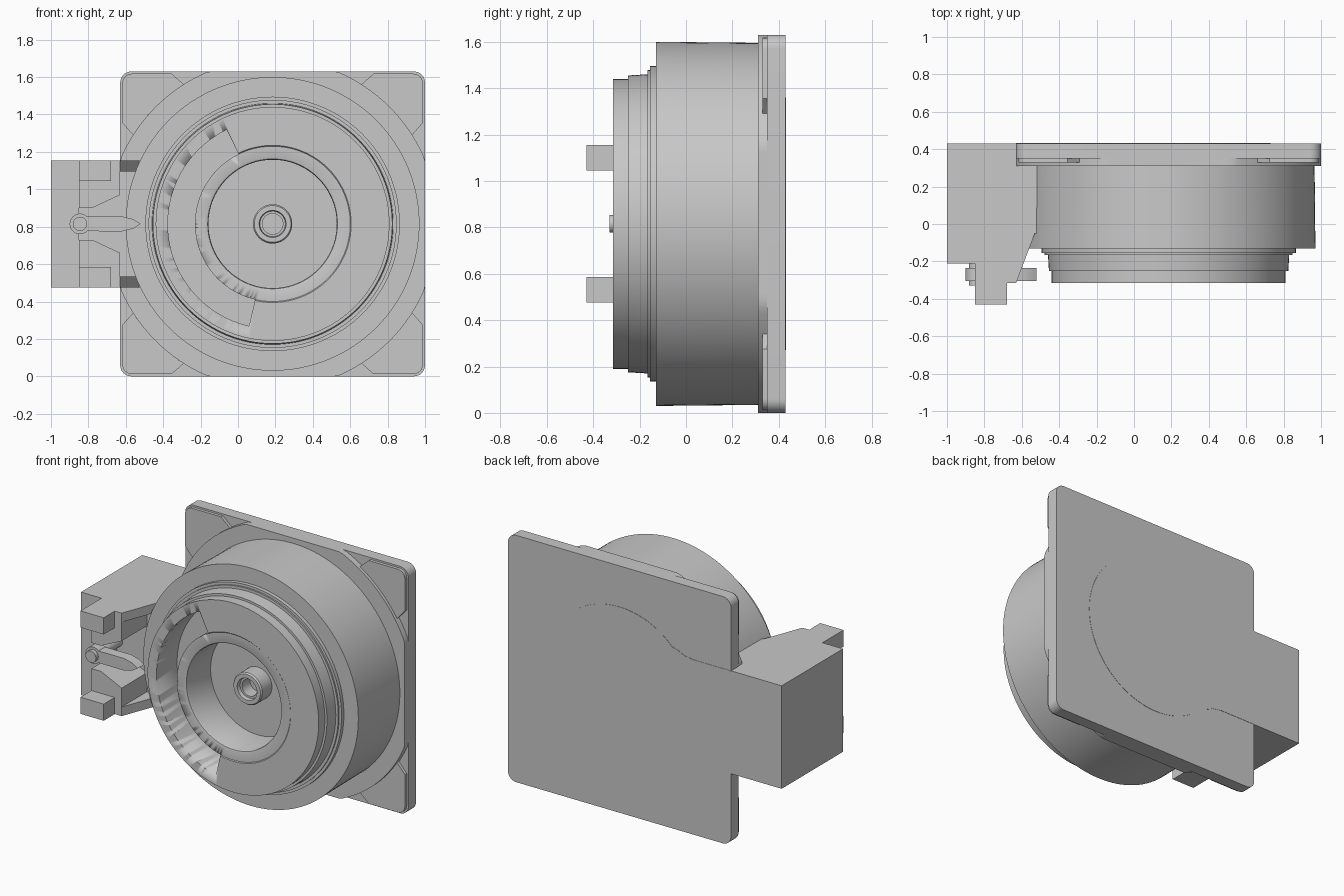
import bpy, bmesh
from math import sin, cos, pi, radians, sqrt
from mathutils import Matrix

if "Cube" in bpy.data.objects:
    bpy.data.objects.remove(bpy.data.objects["Cube"])

CX, CZ = 0.185, 0.815      # axis of the round housing
HALF = 0.815               # half width of the square plate

grey = bpy.data.materials.new("plain_grey")
grey.use_nodes = True
grey.diffuse_color = (0.58, 0.58, 0.58, 1)
grey.node_tree.nodes["Principled BSDF"].inputs["Base Color"].default_value = (0.58, 0.58, 0.58, 1)


def finish(name, bm, smooth=True):
    bmesh.ops.remove_doubles(bm, verts=bm.verts, dist=1e-5)
    bmesh.ops.recalc_face_normals(bm, faces=bm.faces)
    mesh = bpy.data.meshes.new(name)
    bm.to_mesh(mesh)
    bm.free()
    mesh.materials.append(grey)
    ob = bpy.data.objects.new(name, mesh)
    bpy.context.collection.objects.link(ob)
    if smooth:
        bpy.ops.object.select_all(action='DESELECT')
        ob.select_set(True)
        bpy.context.view_layer.objects.active = ob
        bpy.ops.object.shade_smooth_by_angle(angle=radians(30))
    return ob


def prism(name, points, a, b, axis='Y', smooth=True):
    """Extrude an outline: (x, z) along y, or (x, y) along z."""
    bm = bmesh.new()
    put = (lambda p, t: (p[0], t, p[1])) if axis == 'Y' else (lambda p, t: (p[0], p[1], t))
    face = bm.faces.new([bm.verts.new(put(p, a)) for p in points])
    ext = bmesh.ops.extrude_face_region(bm, geom=[face])
    verts = [g for g in ext['geom'] if isinstance(g, bmesh.types.BMVert)]
    shift = (0, b - a, 0) if axis == 'Y' else (0, 0, b - a)
    bmesh.ops.translate(bm, verts=verts, vec=shift)
    return finish(name, bm, smooth)


def lathe(name, profile, steps=128):
    """Spin (radius, y) points about the housing axis."""
    bm = bmesh.new()
    verts = [bm.verts.new((CX + r, y, CZ)) for r, y in profile]
    edges = [bm.edges.new(pair) for pair in zip(verts, verts[1:])]
    bmesh.ops.spin(bm, geom=verts + edges, cent=(CX, 0, CZ), axis=(0, 1, 0),
                   angle=2 * pi, steps=steps, use_merge=False)
    return finish(name, bm)


def arc(cx, cz, r, a0, a1, n):
    return [(cx + r * cos(radians(a0 + (a1 - a0) * i / n)),
             cz + r * sin(radians(a0 + (a1 - a0) * i / n))) for i in range(n + 1)]


def rounded_square(half, r):
    k = half - r
    pts = []
    for i, (sx, sz) in enumerate([(1, 1), (-1, 1), (-1, -1), (1, -1)]):
        pts += arc(CX + sx * k, CZ + sz * k, r, 90 * i, 90 * i + 90, 8)
    return pts


# Square base plate, and the round flange trimmed to its edges
prism("base_plate", rounded_square(HALF, 0.06), 0.35, 0.43)
clamp = lambda v, c: max(c - HALF, min(c + HALF, v))
prism("round_flange", [(clamp(x, CX), clamp(z, CZ))
                       for x, z in arc(CX, CZ, 0.885, 0, 360, 180)[:-1]], 0.31, 0.36)

# Raised pads in the four corners
edge = HALF - 0.012
for sx in (1, -1):
    for sz in (1, -1):
        outline = arc(0, 0, 0.885, 32.5, 57.5, 12)
        outline += [(0.54, edge)]
        outline += arc(edge - 0.05, edge - 0.05, 0.05, 90, 0, 6)
        outline += [(edge, 0.54)]
        prism("corner_pad", [(CX + sx * x, CZ + sz * z) for x, z in outline], 0.33, 0.36)

# Stepped round housing with an open cup and a hollow hub in its middle
housing = lathe("housing", [
    (0, 0.36), (0.78, 0.36), (0.785, -0.13), (0.68, -0.13), (0.68, -0.155),
    (0.663, -0.155), (0.663, -0.165), (0.645, -0.165), (0.64, -0.25),
    (0.625, -0.25), (0.625, -0.315), (0.42, -0.315), (0.415, -0.31),
    (0.355, -0.31), (0.347, -0.307), (0.343, -0.298), (0.343, -0.06),
    (0.105, -0.06), (0.105, -0.16), (0.098, -0.17), (0.072, -0.17),
    (0.068, -0.145), (0.055, -0.145), (0.055, -0.06), (0, -0.06)])

# Curved pocket cut into the housing face
pocket = prism("pocket_cutter", arc(CX, CZ, 0.56, 116, 257, 64) + arc(CX, CZ, 0.415, 257, 116, 64),
               -0.4, -0.1)
pocket.hide_render = True
pocket.hide_viewport = True
cut = housing.modifiers.new("pocket", 'BOOLEAN')
cut.operation = 'DIFFERENCE'
cut.solver = 'EXACT'
cut.object = pocket

# Keyhole panel on the back, running out to the side bracket
R = 0.545
arm = 0.34
neck = [(-0.63, arm), (-0.36, arm), (-0.29, arm + 0.01), (-0.25, arm + 0.03)]
upper = [(x, CZ + z) for x, z in neck]
lower = [(x, CZ - z) for x, z in reversed(neck)]
prism("back_panel", upper + arc(CX, CZ, R, 135, -135, 80) + lower, 0.42, 0.432)

# Side bracket: solid core between two shaped side walls
prism("bracket_back", [(-1, CZ - arm), (-0.5, CZ - arm), (-0.5, CZ + arm), (-1, CZ + arm)],
      -0.05, 0.43, smooth=False)
prism("bracket_outer_block", [(-1, CZ - arm), (-0.85, CZ - arm), (-0.85, CZ + arm), (-1, CZ + arm)],
      -0.21, -0.05, smooth=False)
wall = [(-0.86, -0.05), (-0.86, -0.21), (-0.85, -0.21), (-0.85, -0.315), (-0.63, -0.315),
        (-0.53, -0.05)]
for s in (1, -1):
    z = lambda d: CZ + s * d
    prism("bracket_wall", wall, z(0.28), z(arm), 'Z', smooth=False)
    prism("bracket_prong", [(-0.85, -0.3), (-0.85, -0.43), (-0.68, -0.43), (-0.68, -0.3)],
          z(0.23), z(arm), 'Z', smooth=False)
    # Cheek with a flared edge toward the lever
    prism("bracket_cheek", [(-0.85, z(0.085)), (-0.78, z(0.085)), (-0.63, z(0.155)),
                            (-0.63, z(0.29)), (-0.85, z(0.29))], -0.315, -0.05, smooth=False)

# Pointed latch lever and its pivot pin
prism("latch_lever", arc(-0.845, CZ, 0.055, 45, 315, 24)
      + [(-0.62, CZ - 0.04), (-0.56, CZ - 0.025), (-0.52, CZ),
         (-0.56, CZ + 0.025), (-0.62, CZ + 0.04)], -0.305, -0.235)
prism("latch_pivot", arc(-0.845, CZ, 0.038, 0, 360, 32)[:-1], -0.33, -0.05)
